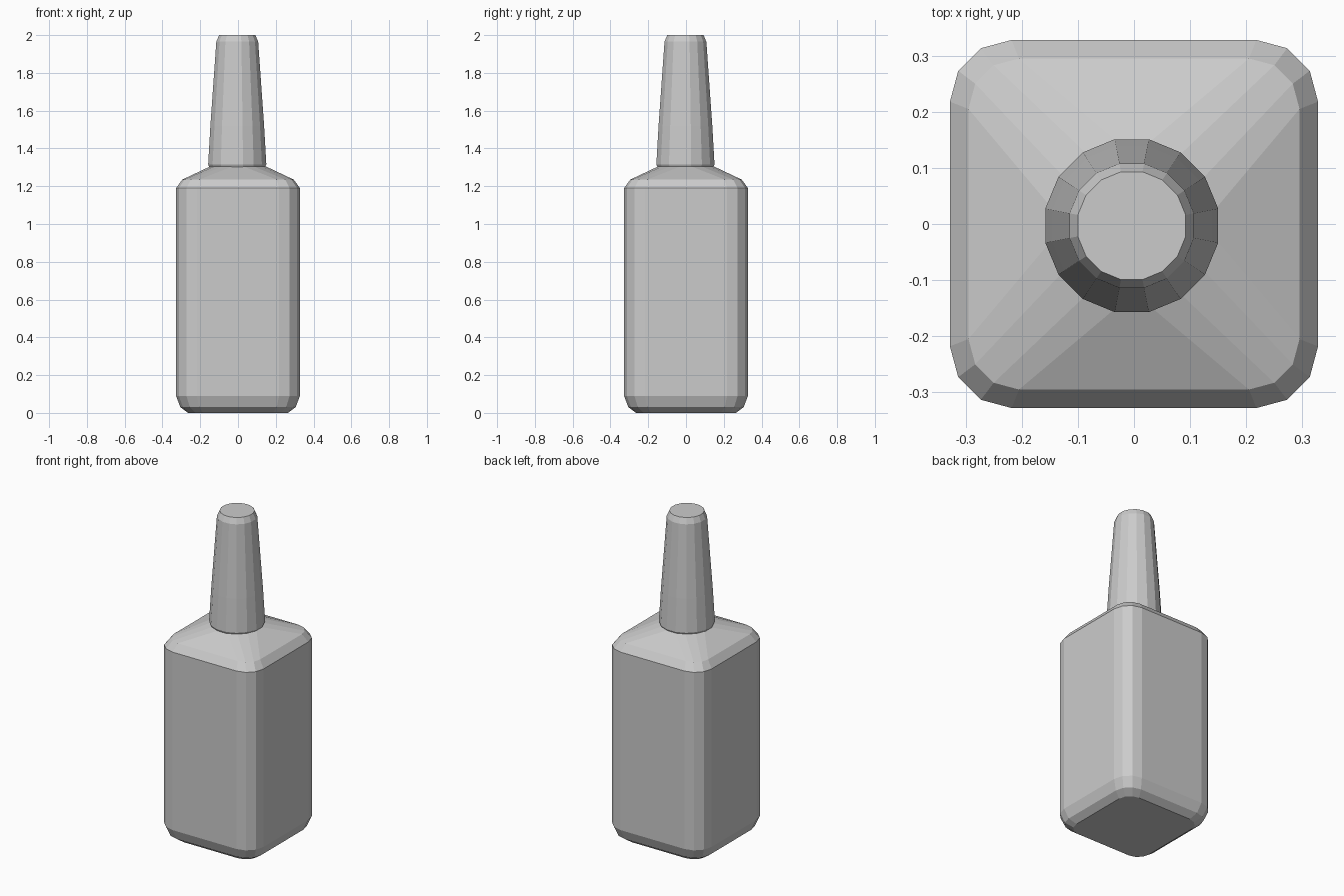
import bpy
import bmesh
from math import cos, sin, pi

old = bpy.data.objects.get("Cube")
if old:
    bpy.data.objects.remove(old, do_unlink=True)

grey = bpy.data.materials.new("light_grey")
grey.use_nodes = True
colour = (0.6, 0.6, 0.6, 1)
grey.diffuse_color = colour
grey.node_tree.nodes["Principled BSDF"].inputs["Base Color"].default_value = colour


def rounded_square(half, radius, z, steps=3):
    """Square ring with rounded corners, counter-clockwise."""
    pts = []
    for q in range(4):
        mid = pi / 4 + q * pi / 2
        cx = (half - radius) * (1 if cos(mid) > 0 else -1)
        cy = (half - radius) * (1 if sin(mid) > 0 else -1)
        for i in range(steps + 1):
            a = q * pi / 2 + i * pi / 2 / steps
            pts.append((cx + radius * cos(a), cy + radius * sin(a), z))
    return pts


def circle(radius, z, sides=16):
    """Round ring whose points line up with those of the square."""
    turn = pi / sides
    return [(radius * cos(turn + i * 2 * pi / sides),
             radius * sin(turn + i * 2 * pi / sides), z) for i in range(sides)]


def loft(name, rings):
    """Skin a stack of rings and close both ends."""
    bm = bmesh.new()
    loops = [[bm.verts.new(p) for p in ring] for ring in rings]
    for low, high in zip(loops, loops[1:]):
        n = len(low)
        for i in range(n):
            j = (i + 1) % n
            bm.faces.new((low[i], low[j], high[j], high[i]))
    bm.faces.new(loops[0][::-1])
    bm.faces.new(loops[-1])
    bmesh.ops.recalc_face_normals(bm, faces=bm.faces)
    mesh = bpy.data.meshes.new(name)
    bm.to_mesh(mesh)
    bm.free()
    mesh.materials.append(grey)
    obj = bpy.data.objects.new(name, mesh)
    bpy.context.collection.objects.link(obj)
    return obj


# Square bottle with chamfered base and sloping shoulders
loft("bottle_body", [
    rounded_square(0.265, 0.08, 0.0),
    rounded_square(0.305, 0.10, 0.03),
    rounded_square(0.328, 0.11, 0.09),
    rounded_square(0.328, 0.11, 1.19),
    rounded_square(0.295, 0.09, 1.235),
    circle(0.15, 1.305),
])

# Tall tapered cap with a bevelled rim
cap = loft("cap", [
    circle(0.145, 1.29),
    circle(0.157, 1.315),
    circle(0.145, 1.52),
    circle(0.113, 1.965),
    circle(0.098, 2.0),
])
cap.location.x = -0.004
cap.location.y = -0.003
